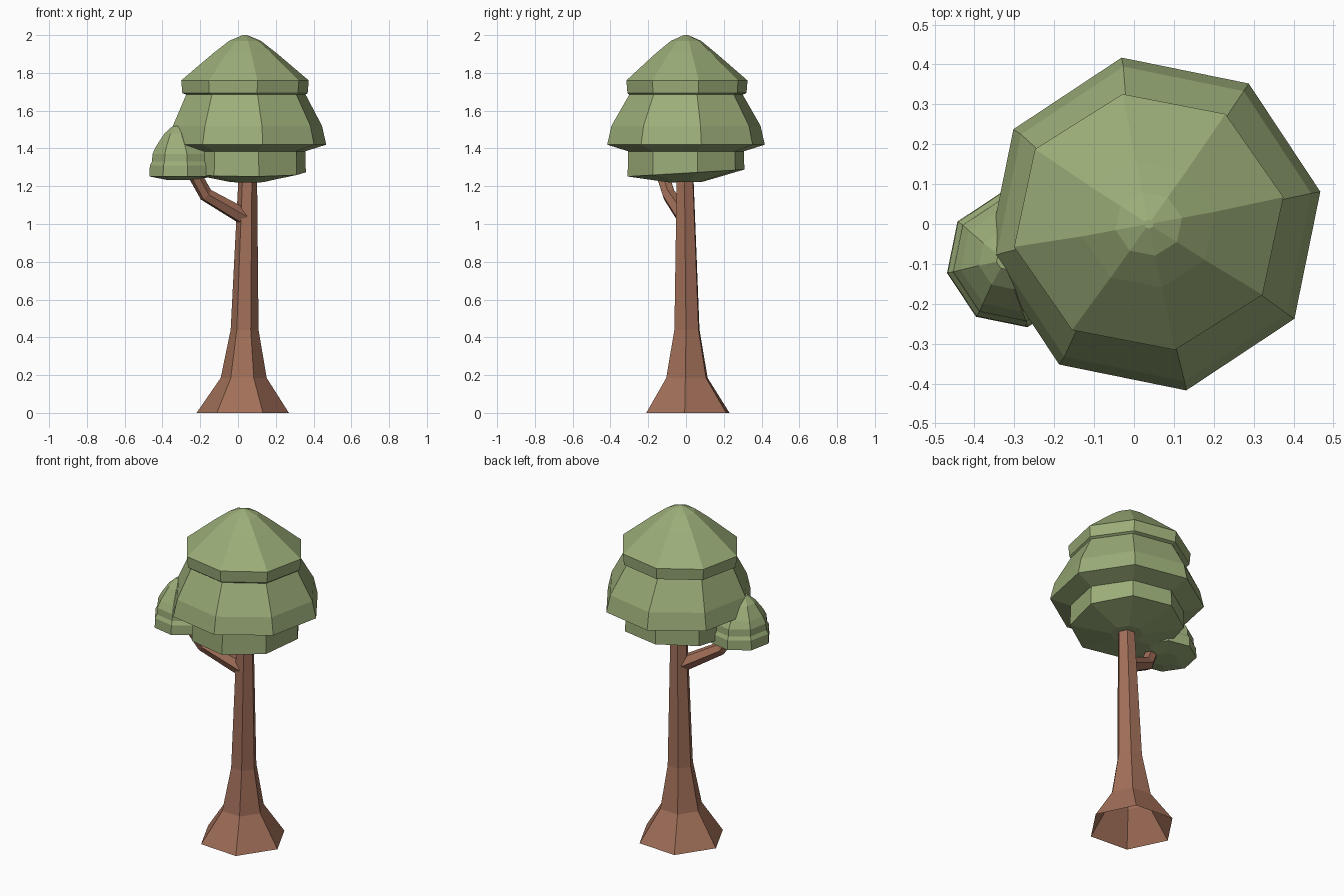
import bpy, bmesh
from math import cos, sin, radians, tau
from mathutils import Vector

if "Cube" in bpy.data.objects:
    bpy.data.objects.remove(bpy.data.objects["Cube"])


def material(name, colour):
    m = bpy.data.materials.new(name)
    m.diffuse_color = (*colour, 1)
    m.use_nodes = True
    m.node_tree.nodes["Principled BSDF"].inputs["Base Color"].default_value = m.diffuse_color
    return m


BARK = material("bark", (0.36, 0.16, 0.10))
LEAF = material("leaf", (0.33, 0.42, 0.19))


def loft(name, rings, mat, cap_start=True, cap_end=True):
    """Skin a list of equal-length point rings with flat faces."""
    bm = bmesh.new()
    loops = [[bm.verts.new(p) for p in ring] for ring in rings]
    n = len(loops[0])
    for a, b in zip(loops, loops[1:]):
        for i in range(n):
            j = (i + 1) % n
            bm.faces.new((a[i], a[j], b[j], b[i]))
    if cap_start:
        bm.faces.new(loops[0][::-1])
    if cap_end:
        bm.faces.new(loops[-1])
    bmesh.ops.recalc_face_normals(bm, faces=bm.faces)
    mesh = bpy.data.meshes.new(name)
    bm.to_mesh(mesh)
    bm.free()
    mesh.materials.append(mat)
    ob = bpy.data.objects.new(name, mesh)
    bpy.context.collection.objects.link(ob)
    return ob


def flat_ring(x, y, z, r, sides, start, tilt=0.0, squash=1.0):
    pts = []
    for i in range(sides):
        a = radians(start) + tau * i / sides
        dy = r * squash * sin(a)
        pts.append((x + r * cos(a), y + dy, z + tilt * dy))
    return pts


# trunk: six-sided, flared, open underneath: x, y, z, radius
trunk = [(0.025, 0.01, 0, 0.245), (0.03, 0.005, 0.185, 0.122),
         (0.035, 0.005, 0.44, 0.074), (0.052, -0.005, 1.26, 0.049)]
loft("trunk", [flat_ring(*p, 6, -4) for p in trunk], BARK, cap_start=False)

# branch: bent tube, rings set square to the path
path = [Vector(p) for p in [(0.03, -0.01, 1.04), (-0.17, -0.09, 1.155), (-0.24, -0.13, 1.28)]]
rings = []
for i, (p, r) in enumerate(zip(path, (0.046, 0.038, 0.036))):
    d = (path[min(i + 1, 2)] - path[max(i - 1, 0)]).normalized()
    side = d.cross(Vector((0, 0, 1))).normalized()
    up = side.cross(d)
    rings.append([p + r * (cos(tau * k / 6) * side + sin(tau * k / 6) * up) for k in range(6)])
loft("branch", rings, BARK)

# main crown: eight-sided, three stepped tiers: x, y, z, radius, tilt
crown = [(0.05, 0.0, 1.222, 0.09, 0.02), (0.05, 0.0, 1.27, 0.315, 0.06),
         (0.05, 0.0, 1.385, 0.312, 0.0), (0.05, 0.0, 1.42, 0.425, 0.0),
         (0.05, 0.0, 1.52, 0.402, 0.0), (0.042, 0.0, 1.685, 0.322, 0.0),
         (0.037, 0.005, 1.693, 0.338, 0.0), (0.037, 0.005, 1.76, 0.344, 0.0),
         (0.037, 0.0, 1.905, 0.17, 0.0), (0.037, 0.0, 1.97, 0.085, 0.0),
         (0.037, 0.0, 2.0, 0.012, 0.0)]
loft("main_crown", [flat_ring(x, y, z, r, 8, 11, t, 0.95 if z > 1.65 else 1.0)
                    for x, y, z, r, t in crown], LEAF)

# small crown at the end of the branch
small = [(-0.30, -0.09, 1.232, 0.07), (-0.30, -0.09, 1.252, 0.172),
         (-0.30, -0.09, 1.31, 0.170), (-0.30, -0.09, 1.33, 0.158),
         (-0.30, -0.09, 1.37, 0.156), (-0.305, -0.09, 1.41, 0.132),
         (-0.315, -0.09, 1.48, 0.075), (-0.32, -0.09, 1.52, 0.025)]
loft("small_crown", [flat_ring(*p, 8, 11) for p in small], LEAF)
